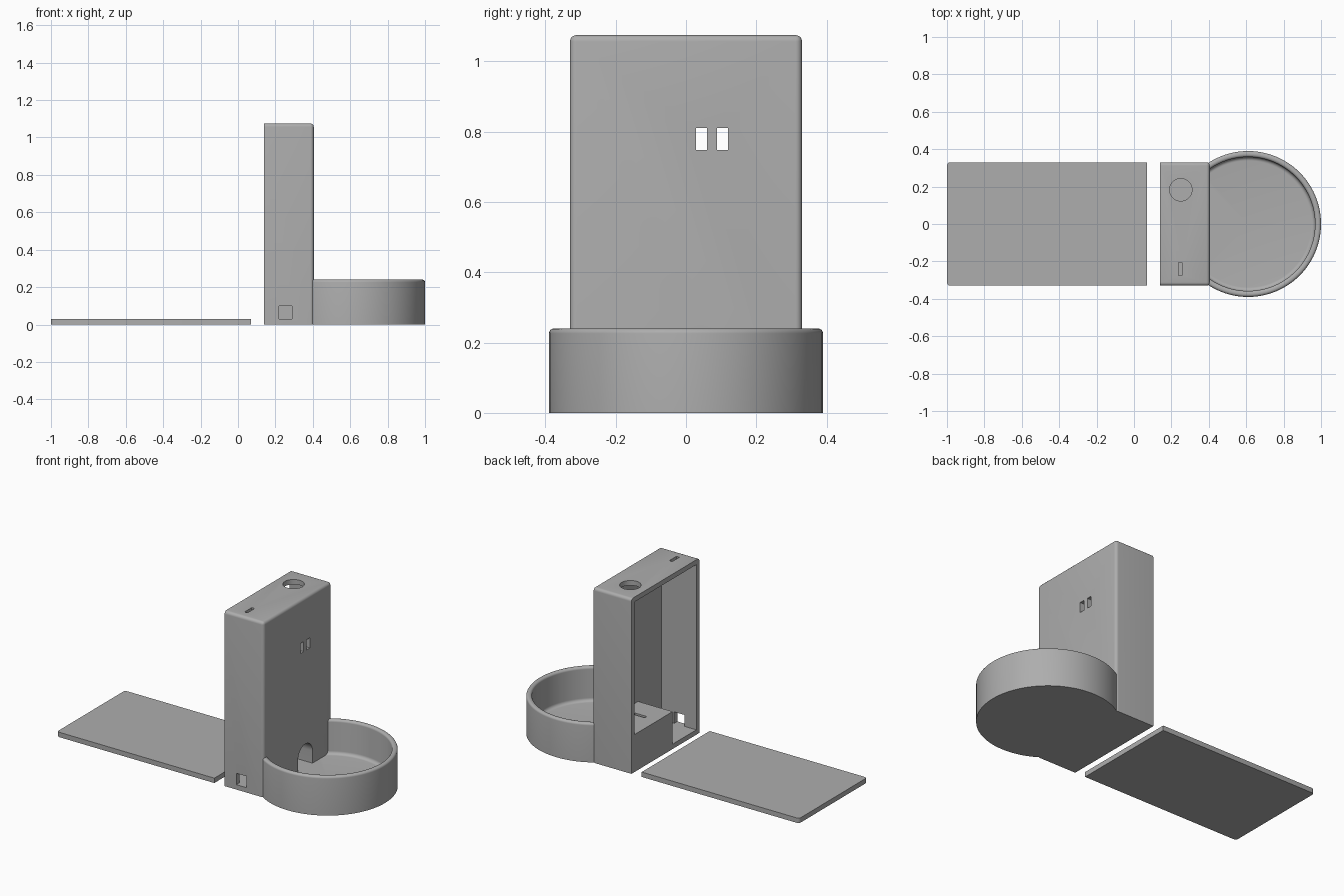
import bpy, bmesh, math
from mathutils import Matrix, Vector

default = bpy.data.objects.get("Cube")
if default:
    bpy.data.objects.remove(default, do_unlink=True)

grey = bpy.data.materials.new("plain grey")
grey.use_nodes = True
COLOR = (0.42, 0.42, 0.42, 1)
grey.diffuse_color = COLOR
grey.node_tree.nodes["Principled BSDF"].inputs["Base Color"].default_value = COLOR


def finish(name, bm):
    bmesh.ops.recalc_face_normals(bm, faces=bm.faces)
    mesh = bpy.data.meshes.new(name)
    bm.to_mesh(mesh)
    bm.free()
    mesh.materials.append(grey)
    obj = bpy.data.objects.new(name, mesh)
    bpy.context.collection.objects.link(obj)
    return obj


def box_bm(x, y, z):
    """Box spanning the given (low, high) pairs."""
    bm = bmesh.new()
    bmesh.ops.create_cube(bm, size=1)
    for v in bm.verts:
        for i, (low, high) in enumerate((x, y, z)):
            v.co[i] = high if v.co[i] > 0 else low
    return bm


def round_edges(bm, rule, radius):
    edges = [e for e in bm.edges if rule(e)]
    bmesh.ops.bevel(bm, geom=edges, offset=radius, segments=5,
                    profile=0.5, affect='EDGES')


def prism(name, points, offset):
    """Extrude a flat outline along a vector."""
    bm = bmesh.new()
    face = bm.faces.new([bm.verts.new(p) for p in points])
    new = bmesh.ops.extrude_face_region(bm, geom=[face])["geom"]
    moved = [v for v in new if isinstance(v, bmesh.types.BMVert)]
    bmesh.ops.translate(bm, verts=moved, vec=offset)
    return finish(name, bm)


def cut(target, cutter):
    mod = target.modifiers.new("cut", 'BOOLEAN')
    mod.operation = 'DIFFERENCE'
    mod.solver = 'EXACT'
    mod.object = cutter
    activate(target)
    bpy.ops.object.modifier_apply(modifier=mod.name)
    bpy.data.objects.remove(cutter, do_unlink=True)


def activate(obj):
    bpy.ops.object.select_all(action='DESELECT')
    obj.select_set(True)
    bpy.context.view_layer.objects.active = obj


def smooth(obj):
    activate(obj)
    bpy.ops.object.shade_smooth_by_angle(angle=math.radians(35))


# Main dimensions
BACK, FACE, HALF, TOP = 0.14, 0.405, 0.33, 1.075
WALL, FLOOR = 0.03, 0.03
BLOCK_TOP, BLOCK_END, OUTLET_Y = 0.23, -0.07, 0.075

# Tower housing, rounded except along its base and its open back
bm = box_bm((BACK, FACE), (-HALF, HALF), (0, TOP))


def outer_edge(e):
    mid = (e.verts[0].co + e.verts[1].co) / 2
    at_back = all(v.co.x < BACK + 0.01 for v in e.verts)
    return mid.z > 0.01 and not at_back


round_edges(bm, outer_edge, 0.018)
tower = finish("tower_housing", bm)

# Storage space, side compartment and wall openings
inside = (-HALF + WALL, HALF - WALL)
openings = [
    ((BACK - 0.1, FACE - WALL), inside, (BLOCK_TOP, TOP - WALL)),
    ((BACK - 0.1, FACE - WALL), (inside[0], BLOCK_END), (FLOOR, BLOCK_TOP + 0.1)),
    ((0.22, 0.29), (-HALF - 0.1, -HALF + 0.1), (0.03, 0.10)),
    ((0.237, 0.257), (-0.275, -0.205), (TOP - 0.1, TOP + 0.1)),
    ((0.22, 0.30), (OUTLET_Y - 0.01, OUTLET_Y + 0.01), (0.1, BLOCK_TOP + 0.1)),
]
for y in (0.028, 0.088):
    openings.append(((FACE - 0.1, FACE + 0.1), (y, y + 0.032), (0.748, 0.81)))
for spans in openings:
    cut(tower, finish("opening_cutter", box_bm(*spans)))

# Round filling hole
ring = [(0.25 + 0.06 * math.cos(a), 0.183 + 0.06 * math.sin(a), TOP - 0.1)
        for a in (math.tau * i / 48 for i in range(48))]
cut(tower, prism("filling_hole_cutter", ring, Vector((0, 0, 0.2))))

# Arched outlet into the bowl
R, SPRING = 0.07, 0.105
arch = [(0.20, OUTLET_Y - R, FLOOR), (0.20, OUTLET_Y + R, FLOOR)]
arch += [(0.20, OUTLET_Y + R * math.cos(a), SPRING + R * math.sin(a))
         for a in (math.pi * i / 24 for i in range(25))]
cut(tower, prism("outlet_cutter", arch, Vector((0.3, 0, 0))))
smooth(tower)


# Bowl: turned profile trimmed where it meets the tower
def arc(cx, cz, r, start, end, steps=6):
    angles = [math.radians(start + (end - start) * i / steps) for i in range(steps + 1)]
    return [(cx + r * math.cos(a), cz + r * math.sin(a)) for a in angles]


RADIUS, INNER, RIM = 0.39, 0.358, 0.24
profile = [(0, 0), (RADIUS, 0)]
profile += arc(RADIUS - 0.014, RIM - 0.014, 0.014, 0, 90)
profile += arc(INNER + 0.014, RIM - 0.014, 0.014, 90, 180)
profile += arc(INNER - 0.02, FLOOR + 0.02, 0.02, 0, -90)
profile += [(0, FLOOR)]
bm = bmesh.new()
verts = [bm.verts.new((r, 0, z)) for r, z in profile]
edges = [bm.edges.new(pair) for pair in zip(verts, verts[1:])]
bmesh.ops.spin(bm, geom=verts + edges, cent=(0, 0, 0), axis=(0, 0, 1),
               angle=math.tau, steps=96, use_merge=True)
bmesh.ops.remove_doubles(bm, verts=bm.verts, dist=0.0001)
bmesh.ops.transform(bm, matrix=Matrix.Translation((1 - RADIUS, 0, 0)), verts=bm.verts)
cut_result = bmesh.ops.bisect_plane(
    bm, geom=bm.verts[:] + bm.edges[:] + bm.faces[:],
    plane_co=(FACE - 0.018, 0, 0), plane_no=(-1, 0, 0), clear_outer=True)
rim_edges = [e for e in cut_result["geom_cut"] if isinstance(e, bmesh.types.BMEdge)]
bmesh.ops.edgeloop_fill(bm, edges=rim_edges)
smooth(finish("bowl", bm))

# Detached back cover lying flat, with rounded corners at its far end
bm = box_bm((-1, 0.07), (-HALF, HALF), (0, 0.03))
round_edges(bm, lambda e: all(v.co.x < -0.9 for v in e.verts)
            and abs(e.verts[0].co.z - e.verts[1].co.z) > 0.01, 0.018)
smooth(finish("back_cover", bm))
